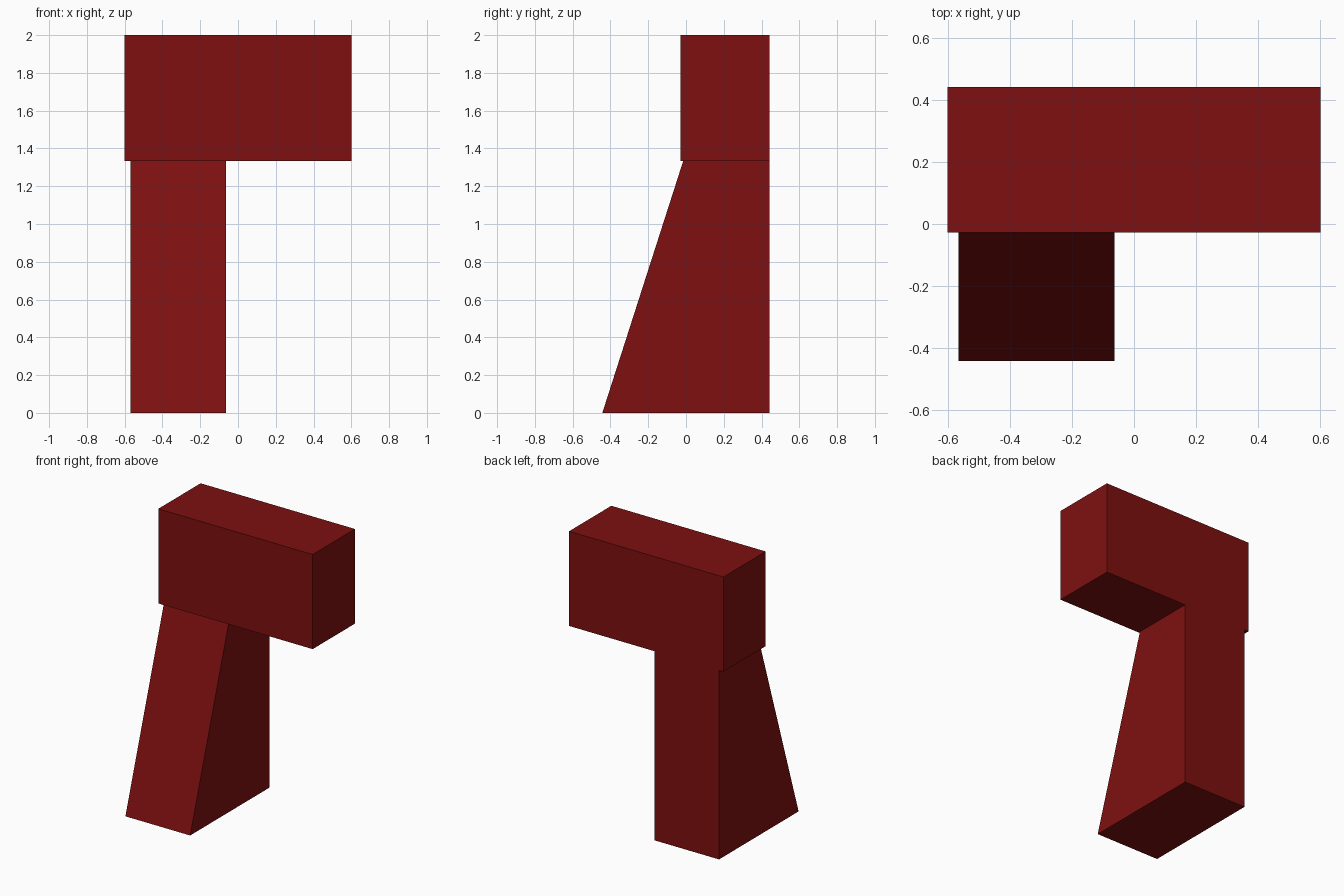
import bpy

cube = bpy.data.objects.get("Cube")
if cube:
    bpy.data.objects.remove(cube, do_unlink=True)

# Single deep red material
red = bpy.data.materials.new("deep_red")
red.use_nodes = True
color = (0.21, 0.005, 0.005, 1)
red.diffuse_color = color
red.node_tree.nodes["Principled BSDF"].inputs["Base Color"].default_value = color


def extrude_profile(name, profile, x0, x1):
    """Flat-faced prism: a (y, z) profile swept along x from x0 to x1."""
    n = len(profile)
    verts = [(x, y, z) for x in (x0, x1) for y, z in profile]
    faces = [tuple(reversed(range(n))), tuple(range(n, 2 * n))]
    faces += [(i, (i + 1) % n, n + (i + 1) % n, n + i) for i in range(n)]
    mesh = bpy.data.meshes.new(name)
    mesh.from_pydata(verts, [], faces)
    mesh.materials.append(red)
    obj = bpy.data.objects.new(name, mesh)
    bpy.context.collection.objects.link(obj)
    return obj


BACK, SEAM, TOP = 0.443, 1.333, 2.0

# Leg with a sloping front face
extrude_profile("sloped_leg",
                [(-0.443, 0), (BACK, 0), (BACK, SEAM), (-0.015, SEAM)],
                -0.568, -0.063)

# Overhanging block on top
extrude_profile("top_block",
                [(-0.028, SEAM), (BACK, SEAM), (BACK, TOP), (-0.028, TOP)],
                -0.602, 0.602)
